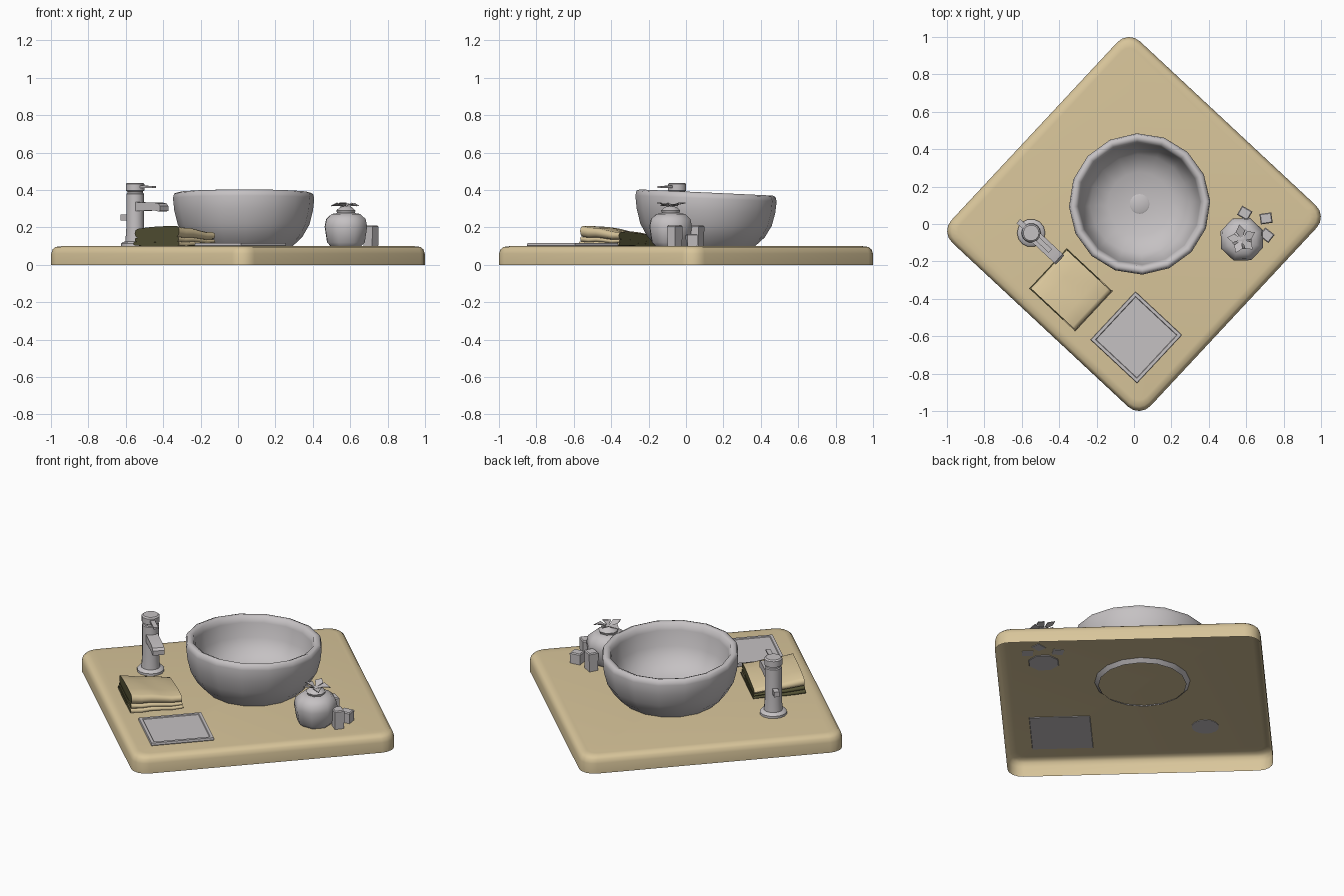
import bpy, bmesh, math
from mathutils import Vector, Matrix

if "Cube" in bpy.data.objects:
    bpy.data.objects.remove(bpy.data.objects["Cube"])

TURN = math.radians(-43)  # the whole set is turned on the grid


def material(name, rgb):
    m = bpy.data.materials.new(name)
    m.diffuse_color = (*rgb, 1)
    m.use_nodes = True
    m.node_tree.nodes["Principled BSDF"].inputs["Base Color"].default_value = m.diffuse_color
    return m


TAN = material("warm_tan", (0.69, 0.56, 0.325))
GREY = material("pale_grey", (0.56, 0.535, 0.545))
OLIVE = material("dark_olive", (0.09, 0.085, 0.035))


def finish(name, verts, faces, mats, angle=40, indices=None):
    me = bpy.data.meshes.new(name)
    me.from_pydata([tuple(v) for v in verts], [], faces)
    for m in mats:
        me.materials.append(m)
    if indices:
        for p, i in zip(me.polygons, indices):
            p.material_index = i
    ob = bpy.data.objects.new(name, me)
    bpy.context.collection.objects.link(ob)
    if angle:
        bpy.ops.object.select_all(action='DESELECT')
        ob.select_set(True)
        bpy.context.view_layer.objects.active = ob
        bpy.ops.object.shade_smooth_by_angle(angle=math.radians(angle))
    return ob


def skin(rings, bottom=True, top=True):
    """Faces joining equal rings, running counter-clockwise and upward."""
    n = len(rings[0])
    verts = [v for r in rings for v in r]
    faces = []
    for k in range(len(rings) - 1):
        for j in range(n):
            a, b = k * n + j, k * n + (j + 1) % n
            faces.append((a, b, b + n, a + n))
    if bottom:
        faces.append(tuple(reversed(range(n))))
    if top:
        faces.append(tuple(range(len(verts) - n, len(verts))))
    return verts, faces


def lathe(name, centre, profile, sides, bottom=True, phase=0.0, angle=40, warp=None):
    rings = []
    for r, z in profile:
        ring = []
        for j in range(sides):
            t = phase + math.tau * j / sides
            x, y = r * math.cos(t), r * math.sin(t)
            ring.append((centre[0] + x, centre[1] + y, z + (warp(x, y, z) if warp else 0)))
        rings.append(ring)
    v, f = skin(rings, bottom)
    return finish(name, v, f, [GREY], angle)


def square_rings(centre, levels, turn=TURN):
    """Stacked rectangle rings from (half x, half y, z) levels."""
    rot = Matrix.Rotation(turn, 3, 'Z')
    c = Vector((centre[0], centre[1], 0))
    return [[c + rot @ Vector((sx * hx, sy * hy, z))
             for sx, sy in ((-1, -1), (1, -1), (1, 1), (-1, 1))] for hx, hy, z in levels]


# Counter: rounded square shell, open underneath
rings = []
rot = Matrix.Rotation(TURN, 3, 'Z')
for inset, z in ((0, 0), (0, 0.06), (0.007, 0.083), (0.02, 0.096), (0.05, 0.1)):
    ring = []
    hx, hy, rad = 0.728 - inset, 0.736 - inset, 0.085 - inset * 0.6
    for q, (sx, sy) in enumerate(((1, 1), (-1, 1), (-1, -1), (1, -1))):
        for i in range(5):
            t = math.pi / 2 * (q + i / 4)
            ring.append(rot @ Vector((sx * (hx - rad) + rad * math.cos(t),
                                      sy * (hy - rad) + rad * math.sin(t), z)))
    rings.append(ring)
v, f = skin(rings, bottom=False)
finish("counter", v, f, [TAN], 60)

# Basin: sixteen-sided bowl, rim dipping slightly to the back
BASIN = (0.03, 0.107)
lathe("basin", BASIN,
      [(0.24, 0.08), (0.268, 0.105), (0.315, 0.15), (0.352, 0.215), (0.371, 0.29), (0.378, 0.355),
       (0.372, 0.38), (0.355, 0.387), (0.335, 0.378), (0.325, 0.345), (0.31, 0.26),
       (0.265, 0.18), (0.17, 0.14), (0.055, 0.128)],
      16, bottom=False, phase=math.radians(2.3), angle=60,
      warp=lambda x, y, z: -0.045 * y * max(0, z - 0.1) / 0.28)
lathe("drain", BASIN, [(0.053, 0.12), (0.053, 0.134), (0.045, 0.138)], 16)

# Tap: flange, column, cap, spout, lever and rear knob
TAP = (-0.55, -0.048)
AIM = Vector((math.cos(TURN), math.sin(TURN), 0))
lathe("tap_body", TAP, [(0.075, 0.097), (0.075, 0.113), (0.068, 0.121), (0.052, 0.126),
                        (0.047, 0.2), (0.047, 0.38), (0.04, 0.386)], 14)
lathe("tap_cap", TAP, [(0.042, 0.38), (0.042, 0.393), (0.05, 0.397), (0.05, 0.432), (0.042, 0.439)], 14)


def bar(name, sections, width):
    """Bar along the tap direction from (distance, low z, high z)."""
    side = Vector((-AIM.y, AIM.x, 0))
    rings = []
    for d, lo, hi in sections:
        p = Vector((TAP[0], TAP[1], 0)) + AIM * d
        rings.append([p + side * (s * width / 2) + Vector((0, 0, z))
                      for s, z in ((-1, lo), (1, lo), (1, hi), (-1, hi))])
    v, f = skin(rings)
    finish(name, v, f, [GREY], 30)


bar("tap_spout", [(0.03, 0.288, 0.335), (0.17, 0.291, 0.333), (0.2, 0.286, 0.328), (0.212, 0.288, 0.315)], 0.066)
bar("tap_lever", [(0.03, 0.41, 0.424), (0.14, 0.412, 0.422)], 0.026)
bar("tap_knob", [(-0.093, 0.238, 0.268), (-0.03, 0.238, 0.268)], 0.03)

# Folded towel: stacked layers, dark at the open ends
ROWS, HA, HB = 5, 0.163, 0.143
TOWEL = Vector((-0.337, -0.352, 0.101))
BVEC = Vector((-AIM.y, AIM.x, 0))


def towel_layer(name, z0, z1, half_a, half_b, puff, mostly_dark):
    r = (z1 - z0) / 2
    outline = []
    for s in (1, -1):
        for i in range(5):  # round fold
            t = math.pi * (i / 4 - 0.5)
            outline.append((s * (half_a - r + r * math.cos(t)), (z0 + z1) / 2 + s * r * math.sin(t)))
        for i in (1, 2, 3):  # flat run
            z = z1 + puff * math.sin(math.pi * i / 4) if s > 0 else z0
            outline.append((s * (half_a - r) * (1 - i / 2), z))
    rings = []
    for k in range(ROWS + 1):
        b = half_b * (1 - 2 * k / ROWS)
        ring = []
        for a, z in outline:
            h = z * (1 + 0.13 * a / HA - 0.23 * b / HB)
            wave = 0.003 * math.sin(k * 2.1 + a * 14)
            ring.append(TOWEL + AIM * a + BVEC * b + Vector((0, 0, max(0, h + wave))))
        rings.append(ring)
    v, f = skin(rings)
    n = len(outline)
    idx = []
    for q in range(ROWS * n):
        a = outline[q % n][0]
        idx.append(1 if mostly_dark and a < half_a - 2 * r else 0)
    finish(name, v, f, [TAN, OLIVE], 50, idx + [1, 1])


towel_layer("towel_bottom_layer", 0.0, 0.018, HA + 0.004, HB + 0.004, 0, True)
towel_layer("towel_middle_layer", 0.018, 0.037, HA - 0.003, HB, 0, True)
towel_layer("towel_top_layer", 0.037, 0.08, HA, HB - 0.002, 0.007, False)

# Flat tray with a thin raised border
v, f = skin(square_rings((0.012, -0.606), [
    (0.165, 0.172, 0.097), (0.17, 0.176, 0.104), (0.168, 0.174, 0.117),
    (0.152, 0.158, 0.117), (0.149, 0.155, 0.113)]))
finish("tray", v, f, [GREY], 30)

# Rounded pouch with a knob top and a leafy bow
POUCH = (0.577, -0.082)
lathe("pouch", POUCH, [(0.085, 0.097), (0.108, 0.12), (0.122, 0.205), (0.113, 0.245), (0.082, 0.272),
                       (0.05, 0.277), (0.055, 0.29), (0.035, 0.308), (0.012, 0.315)],
      8, phase=math.radians(24), angle=45)
for i in range(5):
    t = 0.5 + math.tau * i / 5
    out = Vector((math.cos(t), math.sin(t), 0))
    side = Vector((-out.y, out.x, 0)) * 0.024
    c = Vector((POUCH[0], POUCH[1], 0.307))
    tip = 0.022 if i % 2 else 0.006
    pts = [c, c + out * 0.045 - side + Vector((0, 0, 0.016)),
           c + out * 0.08 + Vector((0, 0, tip)), c + out * 0.045 + side + Vector((0, 0, 0.022))]
    v, f = skin([pts, [p + Vector((0, 0, 0.004)) for p in pts]])
    finish("bow_leaf_%d" % (i + 1), v, f, [GREY], 0)

# Small blocks beside the pouch
for i, (x, y, h, turn) in enumerate(((0.592, 0.058, 0.21, -30), (0.706, 0.03, 0.165, 8), (0.71, -0.06, 0.21, -38))):
    v, f = skin(square_rings((x, y), [(0.03, 0.026, 0.097), (0.032, 0.028, h - 0.006), (0.027, 0.023, h)],
                             math.radians(turn)))
    finish("block_%d" % (i + 1), v, f, [GREY], 30)
